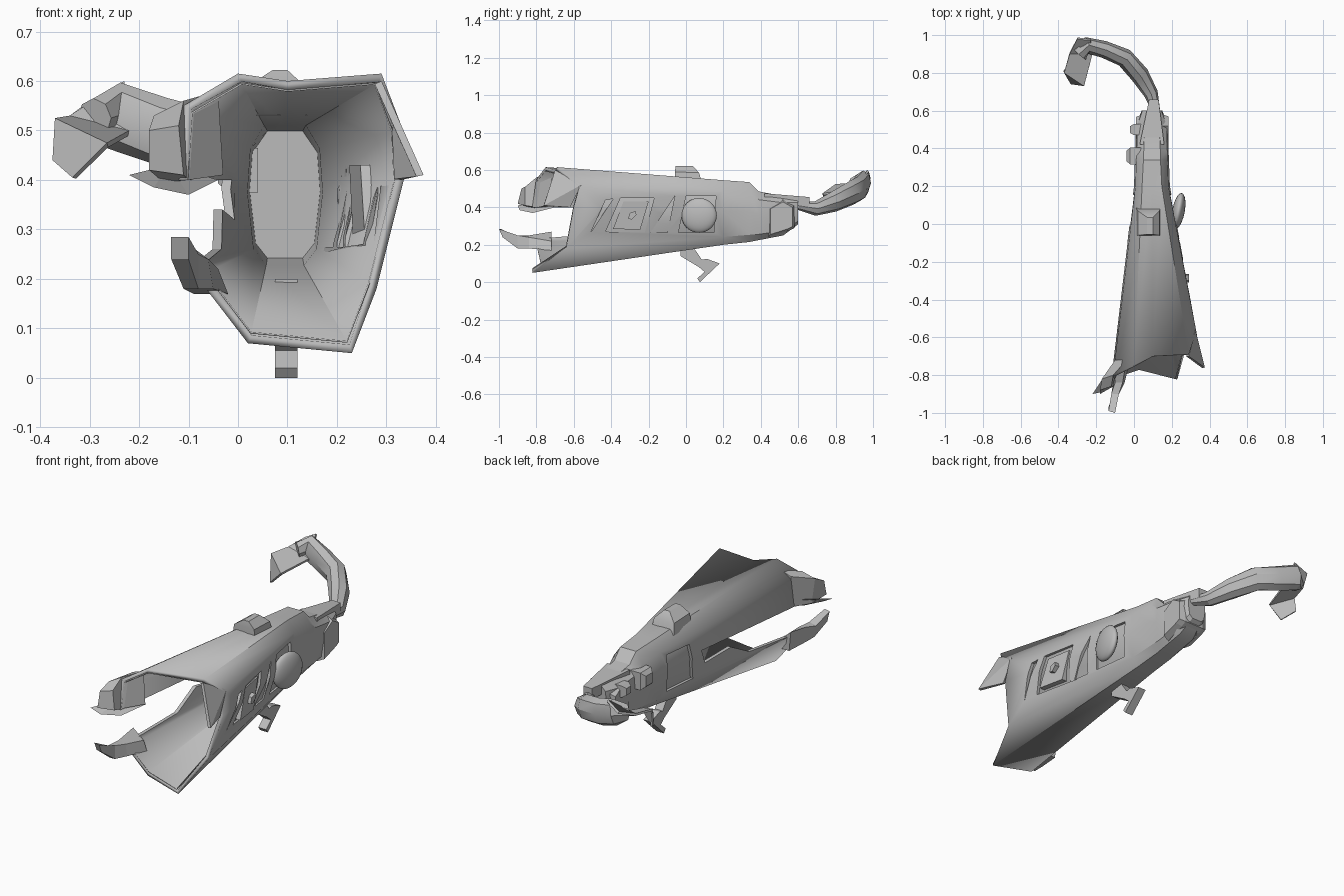
import bpy, bmesh, math
from mathutils import Vector

cube = bpy.data.objects.get("Cube")
if cube:
    bpy.data.objects.remove(cube, do_unlink=True)

GREY = (0.5, 0.5, 0.5, 1)
metal = bpy.data.materials.new("weathered_grey")
metal.use_nodes = True
metal.diffuse_color = GREY
metal.node_tree.nodes["Principled BSDF"].inputs["Base Color"].default_value = GREY


def make(name, verts, faces, smooth=True):
    mesh = bpy.data.meshes.new(name)
    mesh.from_pydata([tuple(v) for v in verts], [], faces)
    bm = bmesh.new()
    bm.from_mesh(mesh)
    bmesh.ops.recalc_face_normals(bm, faces=bm.faces)
    bm.to_mesh(mesh)
    bm.free()
    mesh.materials.append(metal)
    ob = bpy.data.objects.new(name, mesh)
    bpy.context.collection.objects.link(ob)
    if smooth:
        bpy.ops.object.select_all(action="DESELECT")
        ob.select_set(True)
        bpy.context.view_layer.objects.active = ob
        bpy.ops.object.shade_smooth_by_angle(angle=math.radians(30))
    return ob


def loft(name, rings, cap_start=True, cap_end=True, smooth=True):
    n = len(rings[0])
    verts = [v for ring in rings for v in ring]
    faces = [(r * n + i, r * n + (i + 1) % n, (r + 1) * n + (i + 1) % n, (r + 1) * n + i)
             for r in range(len(rings) - 1) for i in range(n)]
    if cap_start:
        faces.append(tuple(range(n)))
    if cap_end:
        faces.append(tuple(range((len(rings) - 1) * n, len(rings) * n)))
    return make(name, verts, faces, smooth)


def prism(name, profile, x0, x1):
    """Extrude a (y, z) profile along x."""
    return loft(name, [[(x, y, z) for y, z in profile] for x in (x0, x1)], smooth=False)


def solidify(ob, t, offset=-1):
    m = ob.modifiers.new("thickness", "SOLIDIFY")
    m.thickness, m.offset = t, offset


def cut(ob, cutter):
    m = ob.modifiers.new("cut", "BOOLEAN")
    m.operation, m.object, m.solver = "DIFFERENCE", cutter, "EXACT"
    cutter.hide_render = True
    cutter.hide_set(True)


def section(y, top, bottom, left, right, flat):
    """Eleven-sided cross-section, starting at the top left."""
    c, h, w = (left + right) / 2, top - bottom, (right - left) / 2
    prof = [(-flat, 1), (0, 1), (flat, 1), (.92, .83), (1, .52), (.84, .12),
            (.5, 0), (-.5, 0), (-.84, .12), (-1, .52), (-.92, .83)]
    return [Vector((c + a * w, y, bottom + b * h)) for a, b in prof]


# hull with a torn open front
mouth = [Vector(p) for p in [
    (0, -.75, .615), (.1, -.7, .6), (.29, -.69, .615), (.33, -.57, .51), (.335, -.6, .4),
    (.28, -.64, .18), (.23, -.82, .05), (.02, -.77, .07), (-.08, -.8, .2),
    (-.12, -.82, .4), (-.11, -.8, .55)]]
rings = [mouth, section(.2, .545, .2, 0, .19, .55), section(.34, .535, .215, .005, .185, .5),
         section(.39, .485, .225, .008, .183, .5), section(.52, .46, .25, .01, .18, .45),
         section(.6, .45, .31, .04, .15, .5)]
hull = loft("hull", rings, cap_start=False)
solidify(hull, .018)

# inner lining closes the backs of the windows
lining = loft("inner_lining", [[Vector((.095, p.y, .35)) + (p - Vector((.095, p.y, .35))) * s
                                for p in ring] for ring, s in zip(rings[:3], (.93, .84, .82))],
              cap_start=False)
solidify(lining, .004)

# torn gap in one side wall
gap = prism("side_gap_cutter", [(-1.1, .4), (-.08, .4), (-.12, .32), (-.3, .34),
                                (-.45, .26), (-.7, .24), (-1.1, .22)], -.4, .04)
for ob in (hull, lining):
    cut(ob, gap)

# slanted side windows
windows = [[(-.51, .265), (-.43, .44), (-.39, .445)],
           [(-.43, .27), (-.35, .45), (-.17, .45), (-.22, .265)],
           [(-.19, .265), (-.06, .46), (-.1, .265)],
           [(-.04, .265), (0, .46), (.16, .46), (.15, .265)]]
for i, w in enumerate(windows):
    cut(hull, prism(f"window_cutter_{i}", w, .1, .5))
cut(hull, prism("far_window_cutter", windows[3], -.2, .06))

# framed pane and knob in the wide window
pane = [(-.39, .285), (-.335, .43), (-.2, .43), (-.245, .28)]
loft("window_pane", [[(.255 - .165 * (y + .2) + d, y, z) for y, z in pane] for d in (-.03, 0)],
     smooth=False)
prism("window_knob", [(-.31, .34), (-.3, .37), (-.27, .38), (-.265, .36), (-.29, .335)], .25, .29)

# torn shards around the mouth
upper = [[(-.1, -.72, .56), (-.04, -.72, .58), (-.03, -.72, .41), (-.1, -.72, .4)],
         [(-.17, -.82, .53), (-.11, -.8, .56), (-.1, -.8, .4), (-.15, -.82, .395)],
         [(-.18, -.88, .5), (-.12, -.86, .51), (-.11, -.86, .41), (-.18, -.9, .42)]]
loft("upper_jaw_shard", upper, smooth=False)
make("upper_jaw_splinter", [(-.22, -.9, .41), (-.17, -.89, .385), (-.1, -.82, .37),
                            (-.04, -.7, .4), (-.14, -.78, .43)],
     [(0, 1, 4), (1, 2, 4), (2, 3, 4), (0, 1, 2, 3)], False)
lower = [[(-.1, -.72, .27), (-.04, -.72, .22), (-.02, -.72, .17), (-.09, -.72, .17)],
         [(-.1, -.84, .25), (-.06, -.84, .24), (-.05, -.84, .18), (-.11, -.84, .18)],
         [(-.12, -.9, .24), (-.08, -.9, .25), (-.08, -.9, .18), (-.11, -.9, .18)],
         [(-.135, -.99, .285), (-.1, -1, .285), (-.1, -.98, .24), (-.135, -.97, .24)]]
loft("lower_jaw_shard", lower, smooth=False)
ear = make("side_shard", [(.325, -.56, .52), (.375, -.76, .41), (.33, -.62, .4),
                          (.29, -.7, .6)], [(0, 1, 2), (0, 3, 1)], False)
solidify(ear, .015)

# roof bump
loft("roof_bump", [[(.01, -.06, .53), (.14, -.06, .53), (.14, .085, .53), (.01, .085, .53)],
                   [(.02, -.06, .59), (.135, -.06, .59), (.135, .07, .585), (.02, .07, .585)],
                   [(.07, -.055, .622), (.1, -.055, .622), (.1, .035, .622), (.07, .035, .622)]])

# round side dome
bm = bmesh.new()
bmesh.ops.create_uvsphere(bm, u_segments=20, v_segments=12, radius=1)
dome_mesh = bpy.data.meshes.new("side_dome")
for f in bm.faces:
    f.smooth = True
bm.to_mesh(dome_mesh)
bm.free()
dome_mesh.materials.append(metal)
dome = bpy.data.objects.new("side_dome", dome_mesh)
dome.scale, dome.location = (.033, .096, .093), (.236, .07, .357)
dome.rotation_euler.z = math.radians(-10)
bpy.context.collection.objects.link(dome)

# rear collar
collar = [(.44, .24), (.44, .4), (.52, .445), (.58, .41), (.58, .29), (.55, .275)]
loft("rear_collar", [[(x, .51 + (y - .51) * s, .34 + (z - .34) * s) for y, z in collar]
                     for x, s in ((.01, .8), (.04, 1), (.15, 1), (.183, .85))], smooth=False)
loft("rear_ledge", [[(.03, .42, .42), (.16, .42, .42), (.16, .42, .475), (.03, .42, .475)],
                    [(.08, .66, .4), (.13, .66, .4), (.13, .66, .455), (.08, .66, .455)]])

# small boxes on the far side
for name, y, z, x0, hw in (("side_box", .36, .42, -.04, .045), ("side_lug", .5, .41, -.02, .03)):
    loft(name, [[(x, y - h, z - h), (x, y + h, z - h), (x, y + h, z + h), (x, y - h, z + h)]
                for x, h in ((x0, hw * .6), (x0 + .02, hw), (.04, hw))], smooth=False)

# belly hook
prism("belly_hook", [(-.03, .14), (-.03, .2), (.03, .2), (.085, .12), (.11, .125), (.18, .1),
                     (.09, .015), (.075, 0), (.06, .02), (.1, .055), (.07, .08)], .075, .12)


# bent tail: eight-sided tube along a path
def tube(name, path, sides=8):
    out = []
    for i, (p, r, h) in enumerate(path):
        a, b = path[max(i - 1, 0)][0], path[min(i + 1, len(path) - 1)][0]
        t = (Vector(b) - Vector(a)).normalized()
        u = t.cross(Vector((0, 0, 1))).normalized()
        v = u.cross(t)
        out.append([Vector(p) + u * r * math.cos(k * math.tau / sides)
                    + v * h * math.sin(k * math.tau / sides) for k in range(sides)])
    return loft(name, out)


tube("tail", [((.12, .59, .41), .02, .02), ((.09, .69, .393), .038, .038),
              ((.03, .79, .43), .05, .055), ((-.05, .88, .475), .05, .065),
              ((-.16, .925, .5), .045, .068), ((-.25, .945, .53), .045, .068),
              ((-.29, .9, .525), .045, .04)])
fin = make("tail_fin", [(-.23, .97, .6), (-.3, .98, .56), (-.34, .9, .53), (-.37, .8, .525),
                        (-.265, .73, .475), (-.335, .74, .405), (-.375, .81, .44),
                        (-.22, .9, .5)],
           [(0, 1, 2, 7), (2, 3, 4, 7), (3, 6, 5, 4)], False)
solidify(fin, .012)
